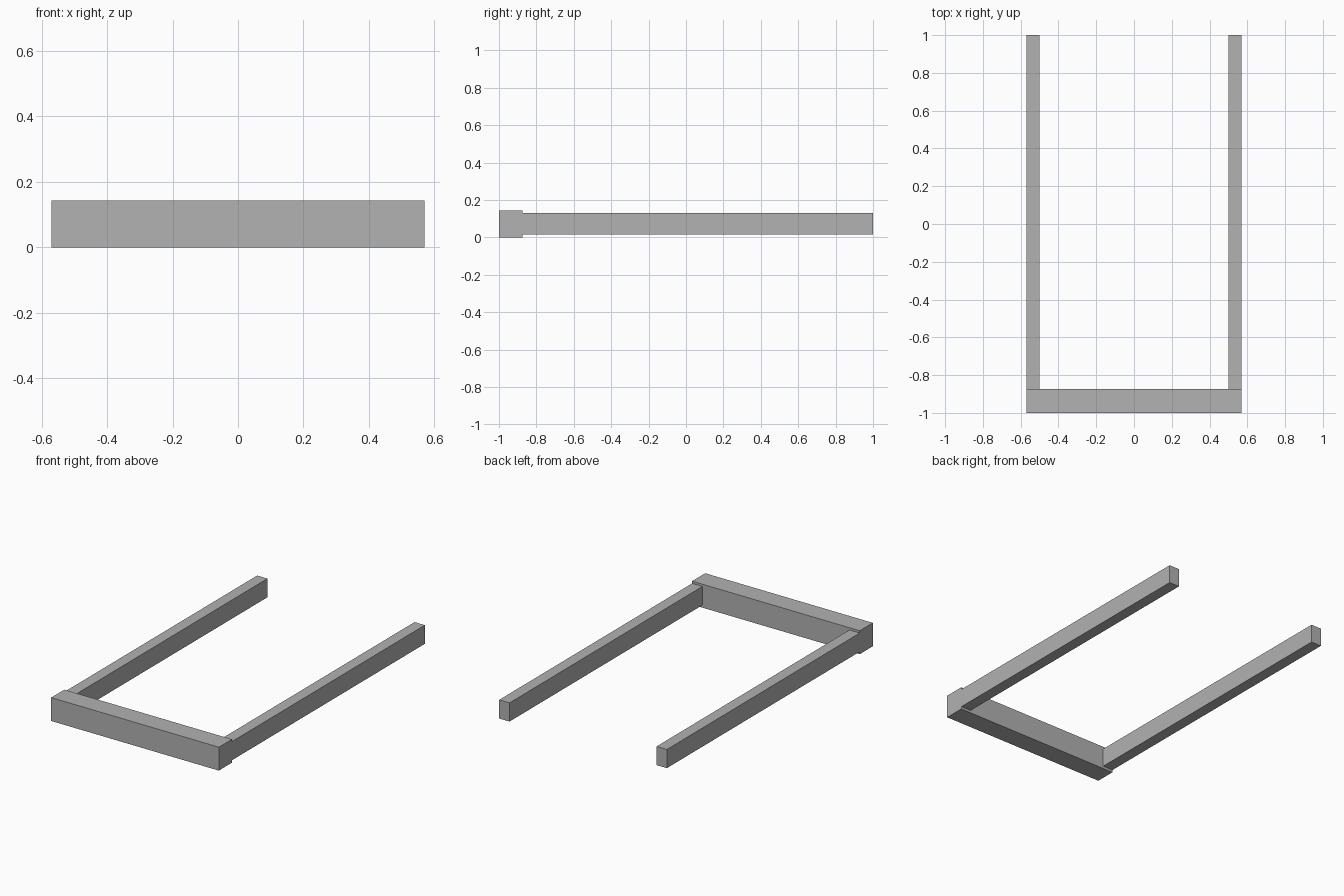
import bpy
import bmesh
from mathutils import Vector

default = bpy.data.objects.get("Cube")
if default:
    bpy.data.objects.remove(default, do_unlink=True)

# Single grey finish
grey = bpy.data.materials.new("plain_grey")
grey.use_nodes = True
colour = (0.445, 0.445, 0.445, 1)
grey.diffuse_color = colour
grey.node_tree.nodes["Principled BSDF"].inputs["Base Color"].default_value = colour


def box(name, low, high):
    """Flat-faced block spanning two opposite corners."""
    low, high = Vector(low), Vector(high)
    bm = bmesh.new()
    bmesh.ops.create_cube(bm, size=1)
    bmesh.ops.scale(bm, vec=high - low, verts=bm.verts)
    bmesh.ops.translate(bm, vec=(low + high) / 2, verts=bm.verts)
    mesh = bpy.data.meshes.new(name)
    bm.to_mesh(mesh)
    bm.free()
    mesh.materials.append(grey)
    obj = bpy.data.objects.new(name, mesh)
    bpy.context.collection.objects.link(obj)
    return obj


half_width = 0.57
inner = 0.5
joint_y = -0.873

# Thick crossbar at the front
box("front_crossbar", (-half_width, -1, 0), (half_width, joint_y, 0.144))

# Two slimmer arms running back from the crossbar
for name, x0, x1 in (("left_arm", inner, half_width),
                     ("right_arm", -half_width, -inner)):
    box(name, (x0, joint_y, 0.015), (x1, 1, 0.13))
